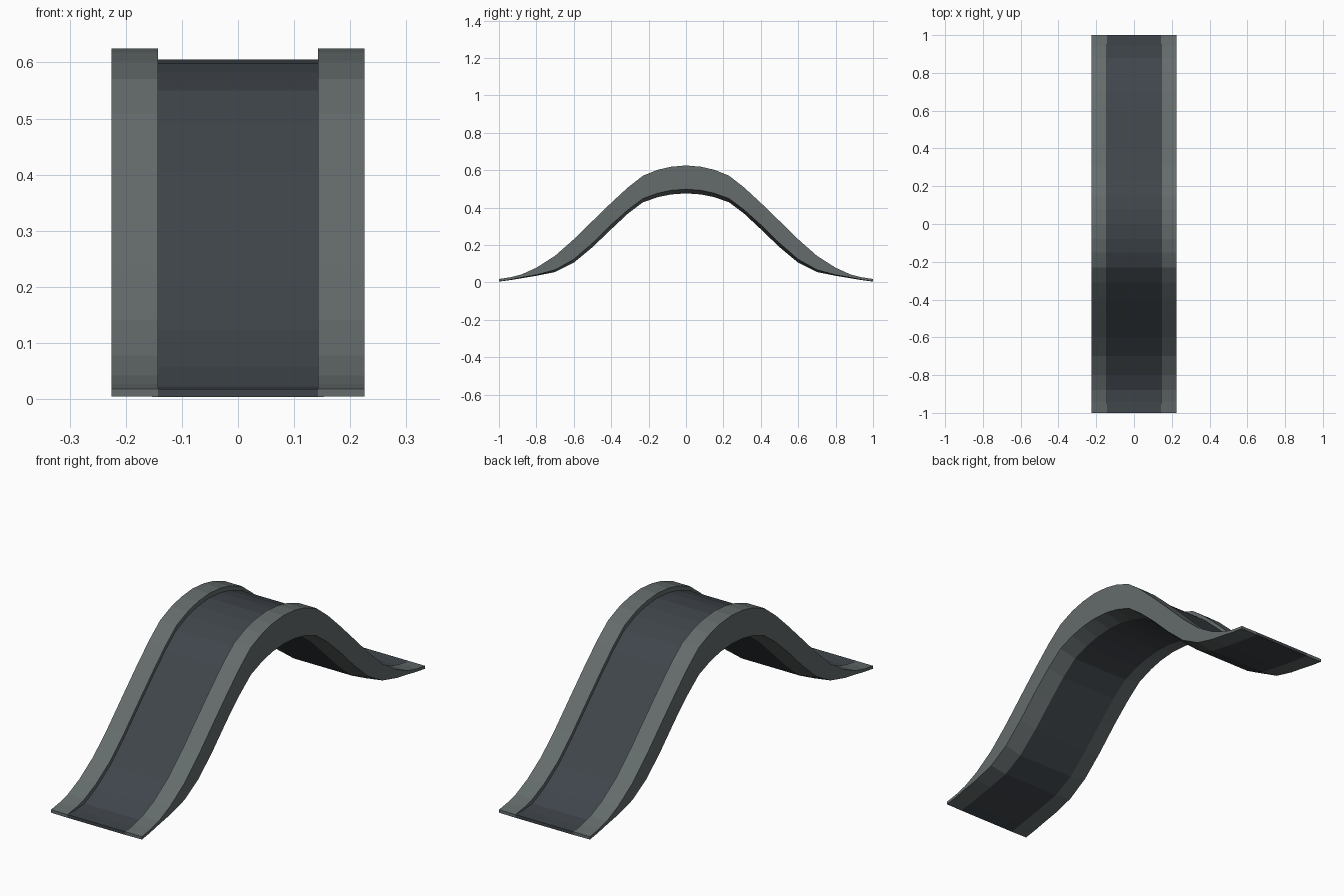
import bpy, bmesh, math

if "Cube" in bpy.data.objects:
    bpy.data.objects.remove(bpy.data.objects["Cube"])

TOP = [(0, .625), (.08, .618), (.15, .602), (.23, .57), (.31, .508), (.4, .425), (.5, .328),
       (.6, .23), (.7, .142), (.8, .078), (.88, .042), (.94, .027), (1, .018)]
LOW = [.498, .492, .477, .448, .388, .308, .21, .123, .067, .04, .026, .014, .005]
UNDER = [.476, .470, .456, .428, .368, .284, .188, .105, .055, .035, .022, .012, .004]


def stations():
    """Front-to-back rows: y, rail top, rail bottom, deck underside."""
    half = [(y, t, l, u) for (y, t), l, u in zip(TOP, LOW, UNDER)]
    return [(-y, t, l, u) for y, t, l, u in reversed(half)] + half[1:]


def sweep(name, section, color, closed=True, mirror=False):
    bm = bmesh.new()
    rows = [[bm.verts.new(p) for p in section(*s)] for s in stations()]
    n = len(rows[0])
    for a, b in zip(rows, rows[1:]):
        for i in range(n if closed else n - 1):
            j = (i + 1) % n
            bm.faces.new((a[i], a[j], b[j], b[i]))
    if closed:
        bm.faces.new(rows[0])
        bm.faces.new(rows[-1])
    bmesh.ops.recalc_face_normals(bm, faces=bm.faces)
    me = bpy.data.meshes.new(name)
    bm.to_mesh(me)
    bm.free()
    ob = bpy.data.objects.new(name, me)
    bpy.context.collection.objects.link(ob)
    mat = bpy.data.materials.new(name + "_paint")
    mat.diffuse_color = color
    mat.use_nodes = True
    mat.node_tree.nodes["Principled BSDF"].inputs["Base Color"].default_value = mat.diffuse_color
    me.materials.append(mat)
    if mirror:
        ob.modifiers.new("mirror", 'MIRROR')


def sink(y):
    return .02 * min(1, (1 - abs(y)) / .12)


# raised side rails
sweep("side_rail", lambda y, t, l, u: [(.143, y, t), (.225, y, t), (.225, y, l), (.143, y, u)],
      (.13, .15, .15, 1), mirror=True)

# sunken deck between the rails
sweep("deck", lambda y, t, l, u: [(-.143, y, t - sink(y)), (.143, y, t - sink(y)),
                                  (.143, y, u), (-.143, y, u)],
      (.05, .06, .07, 1))
